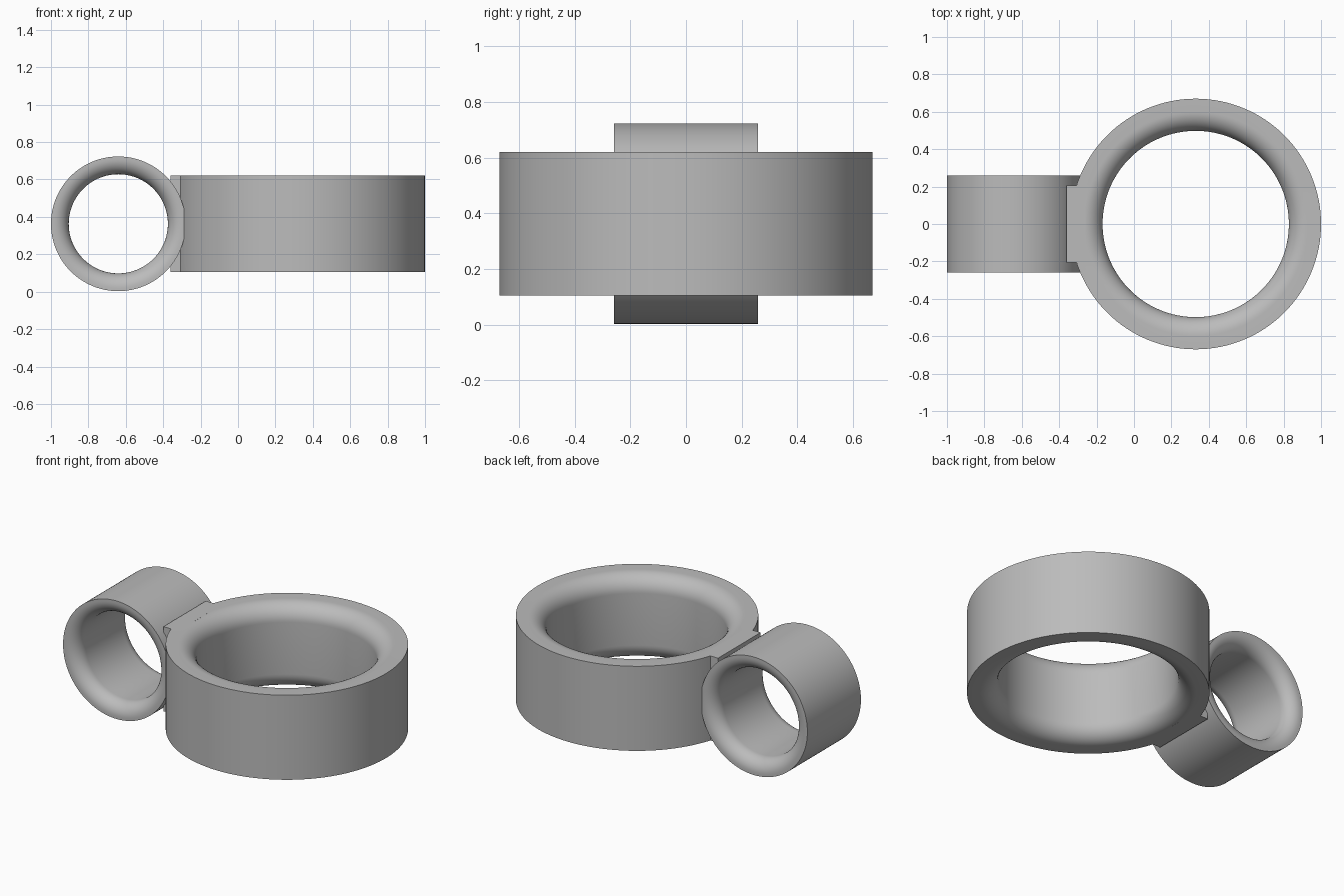
import bpy, bmesh, math
from mathutils import Matrix

if "Cube" in bpy.data.objects:
    bpy.data.objects.remove(bpy.data.objects["Cube"])

grey = bpy.data.materials.new("plain grey")
grey.diffuse_color = (0.5, 0.5, 0.5, 1)
grey.use_nodes = True
grey.node_tree.nodes["Principled BSDF"].inputs["Base Color"].default_value = grey.diffuse_color
SIDES = 128


def make_object(name, bm, matrix):
    bmesh.ops.recalc_face_normals(bm, faces=bm.faces)
    mesh = bpy.data.meshes.new(name)
    bm.to_mesh(mesh)
    bm.free()
    mesh.transform(matrix)
    mesh.materials.append(grey)
    ob = bpy.data.objects.new(name, mesh)
    bpy.context.collection.objects.link(ob)
    return ob


def ring(name, outer, inner, half, fillet, matrix):
    """Revolve a wall section whose bore is rounded at both ends."""
    arc = [(inner + fillet * (1 - math.cos(a)), half - fillet * (1 - math.sin(a)))
           for a in (math.pi / 2 * i / 12 for i in range(13))]
    profile = [(outer, half)] + arc[::-1] + [(r, -z) for r, z in arc] + [(outer, -half)]
    bm = bmesh.new()
    loops = []
    for i in range(SIDES):
        t = 2 * math.pi * i / SIDES
        loops.append([bm.verts.new((r * math.cos(t), r * math.sin(t), z)) for r, z in profile])
    n = len(profile)
    for i in range(SIDES):
        a, b = loops[i], loops[(i + 1) % SIDES]
        for j in range(n):
            k = (j + 1) % n
            bm.faces.new((a[j], b[j], b[k], a[k]))
    return make_object(name, bm, matrix)


# large upright ring and small sideways ring
large = ring("double_ring", 0.67, 0.498, 0.258, 0.10,
             Matrix.Translation((0.33, 0, 0.363)))
small = ring("small_ring", 0.36, 0.265, 0.258, 0.08,
             Matrix.Translation((-0.64, 0, 0.363)) @ Matrix.Rotation(math.pi / 2, 4, 'X'))

# joining block between the rings
bm = bmesh.new()
bmesh.ops.create_cube(bm, size=1)
block = make_object("joining_block", bm,
                    Matrix.Translation((-0.31, 0, 0.363)) @ Matrix.Diagonal((0.10, 0.41, 0.516, 1)))

# fuse the parts into one solid
bpy.context.view_layer.objects.active = large
large.select_set(True)
for part in (block, small):
    mod = large.modifiers.new("union", 'BOOLEAN')
    mod.operation = 'UNION'
    mod.solver = 'EXACT'
    mod.object = part
    bpy.ops.object.modifier_apply(modifier=mod.name)
    bpy.data.objects.remove(part)
bpy.ops.object.shade_smooth_by_angle(angle=math.radians(30))
